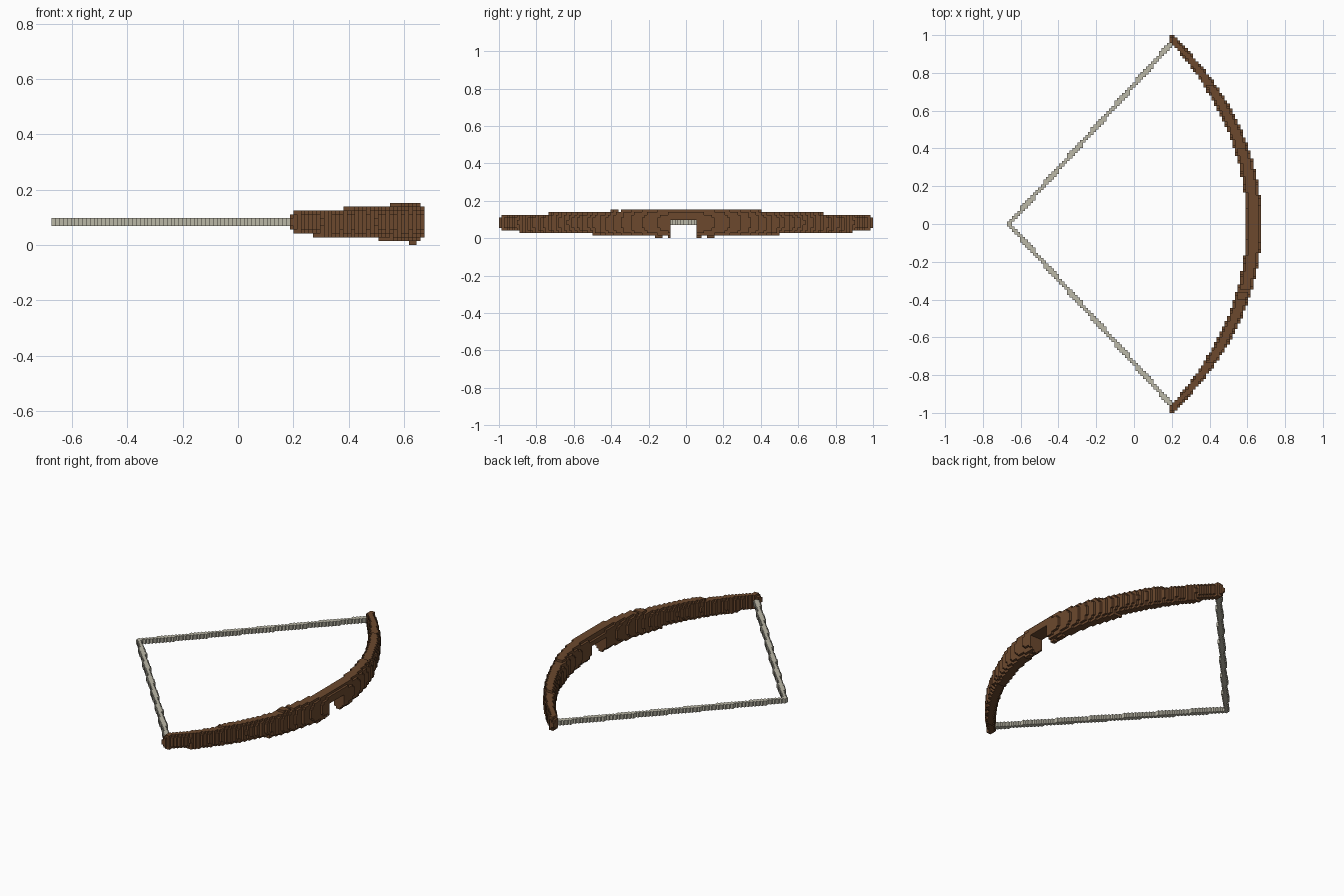
import bpy, bmesh, math
from mathutils import Vector

if "Cube" in bpy.data.objects:
    bpy.data.objects.remove(bpy.data.objects["Cube"])

V = 2 / 144            # block size
NX, NY, NZ = 97, 144, 11


def material(name, rgb):
    m = bpy.data.materials.new(name)
    m.use_nodes = True
    m.diffuse_color = (*rgb, 1)
    m.node_tree.nodes["Principled BSDF"].inputs["Base Color"].default_value = (*rgb, 1)
    return m


def block_object(name, cells, mat):
    """Skin a set of grid cells with only the exposed square faces."""
    bm = bmesh.new()
    verts = {}

    def vert(p):
        if p not in verts:
            verts[p] = bm.verts.new(((p[0] - NX / 2) * V, p[1] * V, p[2] * V))
        return verts[p]

    for c in sorted(cells):
        for axis in range(3):
            u, w = (axis + 1) % 3, (axis + 2) % 3
            for side in (0, 1):
                n = list(c)
                n[axis] += 2 * side - 1
                if tuple(n) in cells:
                    continue
                ring = []
                for a, b in ((0, 0), (1, 0), (1, 1), (0, 1)):
                    p = list(c)
                    p[axis] += side
                    p[u] += a
                    p[w] += b
                    ring.append(vert(tuple(p)))
                bm.faces.new(ring if side else ring[::-1])
    mesh = bpy.data.meshes.new(name)
    bm.to_mesh(mesh)
    bm.free()
    mesh.materials.append(mat)
    obj = bpy.data.objects.new(name, mesh)
    bpy.context.collection.objects.link(obj)
    return obj


def half_height(j, upper):
    """Stepped taper of the limb towards its tips, in blocks."""
    y = abs(j + 0.5) * V
    limits = (0.40, 0.74, 0.98) if upper else (0.50, 0.89, 0.98)
    return 5 - sum(y > t for t in limits)


# Curved wooden limb with a rounded section
MID = 6
limb = set()
for j in range(-NY // 2, NY // 2):
    y = abs(j + 0.5) * V
    outer = 0.676 - 0.42 * y**2 - 0.05 * y**4
    inner = max(0.595 - 0.40 * y**2 - 0.04 * y**4, 0.193)
    centre, half = (outer + inner) / 2, (outer - inner) / 2
    for k in range(NZ):
        dz = k + 0.5 - MID
        rise = abs(dz) / half_height(j, dz > 0)
        for i in range(NX):
            dx = abs((i + 0.5 - NX / 2) * V - centre) / half
            if dx**3 + rise**3 <= 1:
                limb.add((i, j, k))

# Small lugs under the grip
for start, stop in ((-12, -9), (-7, -6), (4, 6), (8, 11)):
    limb |= {(i, j, 0) for i in range(93, 95) for j in range(start, stop)}

# Arrow rest notch and a nick on the upper edge
limb = {c for c in limb
        if not (-6 <= c[1] < 4 and c[2] < 7) and not (c[1] == -26 and c[2] == NZ - 1)}

# Drawn string, two mirrored straight runs
nock, tip = Vector((-0.662, 0.0)), Vector((0.205, 0.965))
run = (tip - nock).normalized()
string = set()
for j in range(-NY // 2, NY // 2):
    for i in range(NX):
        p = Vector(((i + 0.5 - NX / 2) * V, abs(j + 0.5) * V)) - nock
        if abs(p.cross(run)) < 0.0125 and -0.015 < p.dot(run) < (tip - nock).length:
            string |= {(i, j, k) for k in (5, 6)}

block_object("bow_limb", limb, material("brown wood", (0.15, 0.066, 0.027)))
block_object("bow_string", string - limb, material("pale string", (0.50, 0.48, 0.39)))
